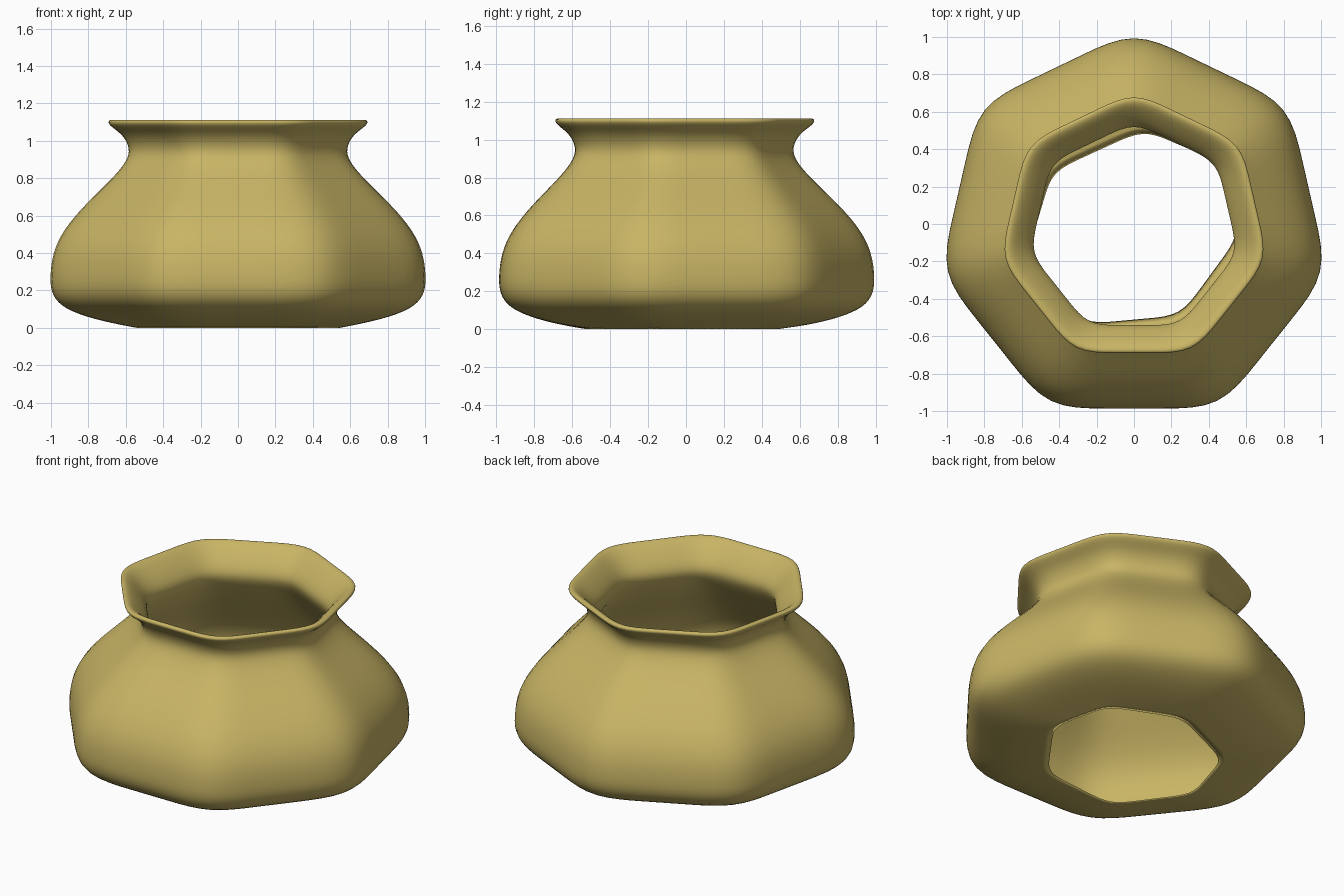
import bpy, bmesh
from math import sin, cos, pi
from mathutils import Vector

if "Cube" in bpy.data.objects:
    bpy.data.objects.remove(bpy.data.objects["Cube"])

SIDES = 7
CENTRE_Y = -0.027

# Wall profile as (half width, height): outside going up, rolled lip, inside going down
profile = [
    (0.66, 0.022), (0.82, 0.06), (0.95, 0.115), (1.0, 0.19), (1.004, 0.28),
    (0.99, 0.4), (0.935, 0.52), (0.83, 0.645), (0.70, 0.77), (0.615, 0.86),
    (0.57, 0.94), (0.605, 1.02), (0.655, 1.06), (0.695, 1.09), (0.69, 1.113),
    (0.66, 1.113), (0.61, 1.07), (0.55, 1.0), (0.525, 0.935), (0.565, 0.86),
    (0.655, 0.74), (0.785, 0.615), (0.89, 0.5), (0.95, 0.39), (0.965, 0.28),
    (0.955, 0.2), (0.90, 0.135), (0.78, 0.075), (0.64, 0.03),
]

# Slightly uneven corners of the open base, clockwise from the back
hole = [(0.05, 0.485), (0.46, 0.31), (0.54, -0.06), (0.24, -0.47),
        (-0.26, -0.515), (-0.54, -0.13), (-0.42, 0.27)]


def heptagon(width):
    r = width * 1.063
    return [(r * sin(2 * pi * k / SIDES), CENTRE_Y + r * cos(2 * pi * k / SIDES))
            for k in range(SIDES)]


def add_ring(bm, corners, z):
    # Three points per side, so subdivision rounds only the corners
    verts = []
    for k in range(SIDES):
        a = Vector((*corners[k], z))
        b = Vector((*corners[(k + 1) % SIDES], z))
        verts += [bm.verts.new(a.lerp(b, t / 3)) for t in range(3)]
    return verts


# Pot cage: the base opening, then every profile ring, closed back onto the opening
bm = bmesh.new()
rings = [add_ring(bm, [(x * 1.04, y * 1.04) for x, y in hole], 0.0)]
rings += [add_ring(bm, heptagon(w), z) for w, z in profile]
n = len(rings[0])
for i, low in enumerate(rings):
    high = rings[(i + 1) % len(rings)]
    for j in range(n):
        k = (j + 1) % n
        bm.faces.new((low[j], low[k], high[k], high[j]))
bmesh.ops.recalc_face_normals(bm, faces=bm.faces)

# Keep a crisp edge round the base opening
crease = bm.edges.layers.float.new("crease_edge")
for j in range(n):
    bm.edges.get((rings[0][j], rings[0][(j + 1) % n]))[crease] = 1.0

for f in bm.faces:
    f.smooth = True
mesh = bpy.data.meshes.new("pot")
bm.to_mesh(mesh)
bm.free()
pot = bpy.data.objects.new("pot", mesh)
bpy.context.collection.objects.link(pot)

sub = pot.modifiers.new("smooth", 'SUBSURF')
sub.levels = sub.render_levels = 2

mat = bpy.data.materials.new("ochre")
mat.diffuse_color = (0.58, 0.46, 0.13, 1)
mat.use_nodes = True
mat.node_tree.nodes["Principled BSDF"].inputs["Base Color"].default_value = mat.diffuse_color
mesh.materials.append(mat)
